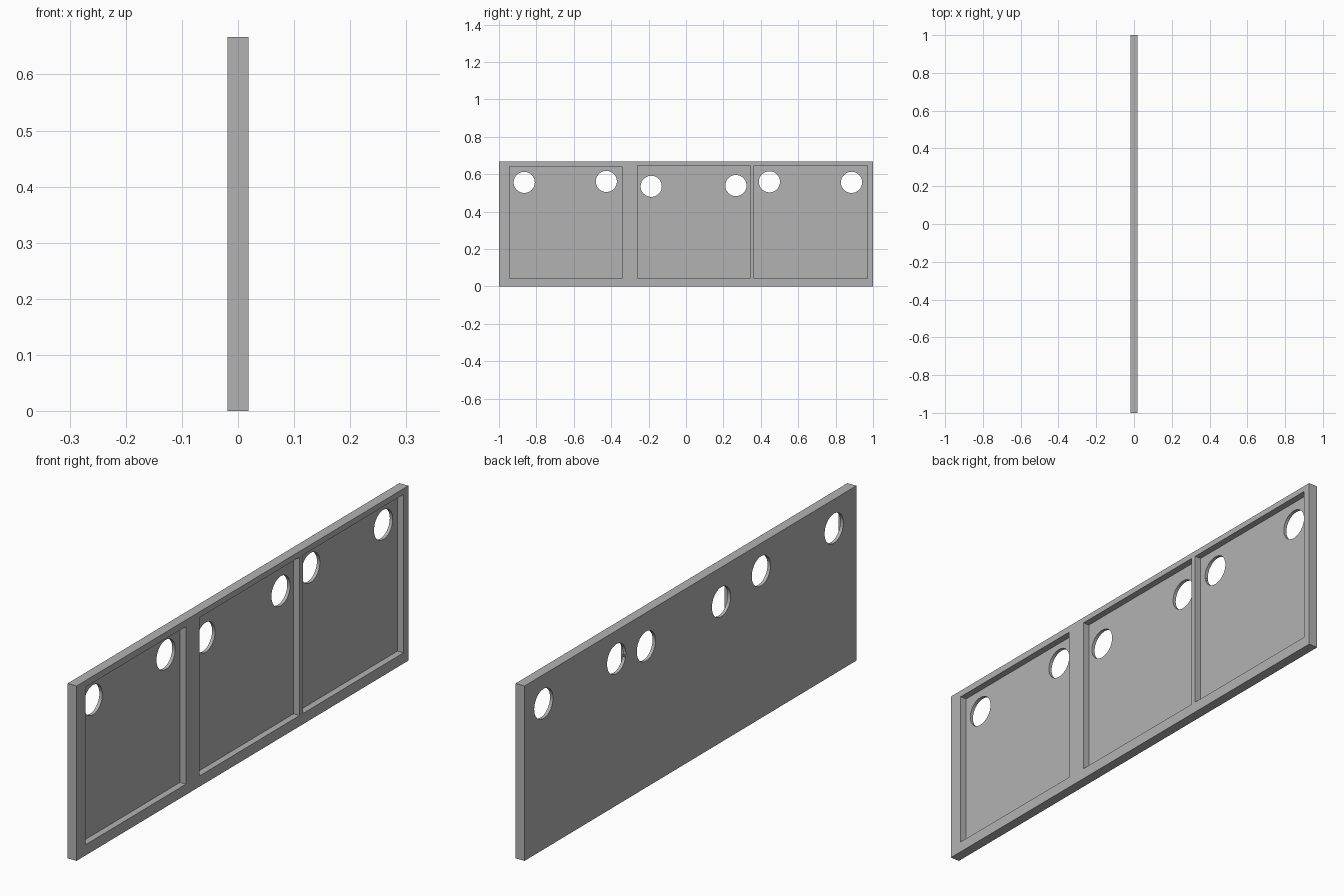
import bpy
from math import radians

default_cube = bpy.data.objects.get("Cube")
if default_cube:
    bpy.data.objects.remove(default_cube, do_unlink=True)

THICK, HEIGHT, LENGTH = 0.0375, 0.667, 2.0
RECESS_DEPTH, HOLE_RADIUS = 0.025, 0.0565

grey = bpy.data.materials.new("plain grey")
grey.use_nodes = True
grey.diffuse_color = (0.45, 0.45, 0.45, 1)
grey.node_tree.nodes["Principled BSDF"].inputs["Base Color"].default_value = (0.45, 0.45, 0.45, 1)


def box(name, x, y, z):
    """Box spanning the given (low, high) range on each axis."""
    spans = (x, y, z)
    bpy.ops.mesh.primitive_cube_add(size=1, location=[(a + b) / 2 for a, b in spans])
    obj = bpy.context.object
    obj.name = name
    obj.scale = [b - a for a, b in spans]
    bpy.ops.object.transform_apply(location=True, rotation=False, scale=True)
    return obj


def cut(target, cutter):
    """Subtract the cutter from the target, then discard it."""
    cutter.hide_render = True
    mod = target.modifiers.new("cut", 'BOOLEAN')
    mod.operation = 'DIFFERENCE'
    mod.solver = 'EXACT'
    mod.object = cutter
    bpy.context.view_layer.objects.active = target
    bpy.ops.object.modifier_apply(modifier=mod.name)
    bpy.data.objects.remove(cutter, do_unlink=True)


# Upright board
half = THICK / 2
board = box("board", (-half, half), (-LENGTH / 2, LENGTH / 2), (0, HEIGHT))
board.data.materials.append(grey)

# Three shallow rectangular recesses on the +x face: y range, top height
for y0, y1, top in [(-0.945, -0.341, 0.642), (-0.26, 0.344, 0.645), (0.364, 0.97, 0.645)]:
    cut(board, box("recess_cutter", (half - RECESS_DEPTH, half + 0.1), (y0, y1), (0.041, top)))

# Pair of round through holes in each recess: y, z
for y, z in [(-0.865, 0.556), (-0.426, 0.561), (-0.186, 0.535),
             (0.267, 0.539), (0.446, 0.559), (0.885, 0.556)]:
    bpy.ops.mesh.primitive_cylinder_add(vertices=48, radius=HOLE_RADIUS, depth=0.3,
                                        location=(0, y, z), rotation=(0, radians(90), 0))
    cut(board, bpy.context.object)

# Smooth hole walls, keep all edges crisp
bpy.ops.object.select_all(action='DESELECT')
board.select_set(True)
bpy.context.view_layer.objects.active = board
bpy.ops.object.shade_smooth_by_angle(angle=radians(30))
